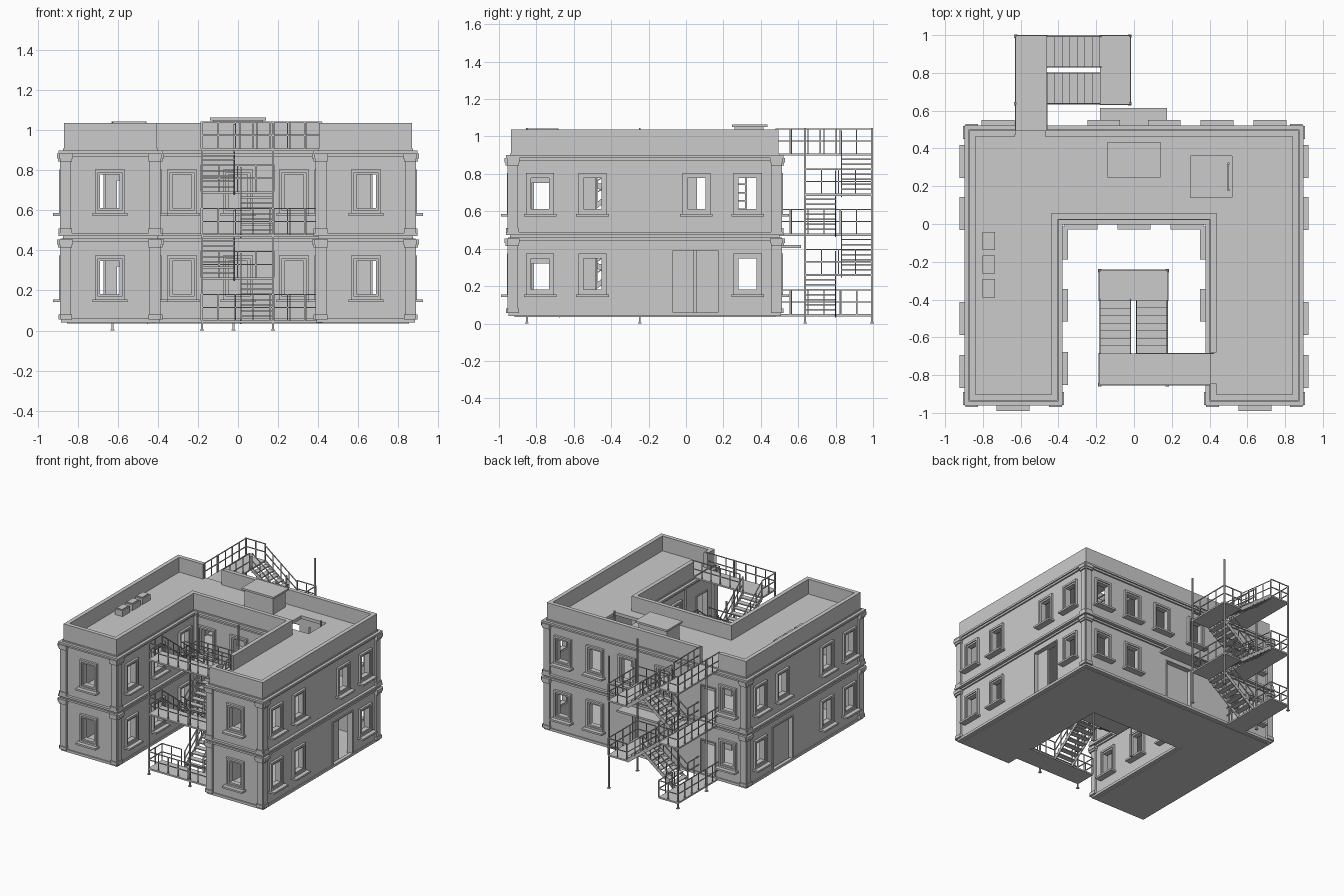
import bpy, bmesh, math
from mathutils import Vector as V

if "Cube" in bpy.data.objects:
    bpy.data.objects.remove(bpy.data.objects["Cube"])

def material(name, c):
    m = bpy.data.materials.new(name)
    m.diffuse_color = (c, c, c, 1)
    m.use_nodes = True
    m.node_tree.nodes["Principled BSDF"].inputs["Base Color"].default_value = m.diffuse_color
    return m

GREY = material("concrete grey", 0.6)

def finish(name, bm):
    bmesh.ops.recalc_face_normals(bm, faces=bm.faces)
    me = bpy.data.meshes.new(name)
    bm.to_mesh(me)
    bm.free()
    ob = bpy.data.objects.new(name, me)
    me.materials.append(GREY)
    bpy.context.collection.objects.link(ob)
    return ob

class Frame:
    """Local axes: origin, along, across (horizontal) and world up."""
    def __init__(self, o, t, n):
        self.o, self.t, self.n = V((*o, 0)), V((*t, 0)), V((*n, 0))

    def p(self, s, d, z):
        return self.o + self.t * s + self.n * d + V((0, 0, z))

    def box(self, bm, s0, s1, d0, d1, z0, z1):
        low = [bm.verts.new(self.p(s, d, z0)) for s, d in ((s0, d0), (s1, d0), (s1, d1), (s0, d1))]
        top = [bm.verts.new(self.p(s, d, z1)) for s, d in ((s0, d0), (s1, d0), (s1, d1), (s0, d1))]
        bm.faces.new(low[::-1])
        bm.faces.new(top)
        for i in range(4):
            j = (i + 1) % 4
            bm.faces.new((low[i], low[j], top[j], top[i]))

    def beam(self, bm, a, b, w=0.003, h=0.003):
        """Square bar between two local points."""
        a, b = self.p(*a), self.p(*b)
        ax = (b - a).normalized()
        side = ax.cross(V((0, 0, 1)) if abs(ax.z) < 0.95 else V((1, 0, 0))).normalized()
        up = side.cross(ax)
        r = [[bm.verts.new(q + side * w * i + up * h * j) for i, j in ((-1, -1), (1, -1), (1, 1), (-1, 1))]
             for q in (a, b)]
        bm.faces.new(r[0][::-1])
        bm.faces.new(r[1])
        for i in range(4):
            j = (i + 1) % 4
            bm.faces.new((r[0][i], r[0][j], r[1][j], r[1][i]))

WORLD = Frame((0, 0), (1, 0), (0, 1))

# U-shaped footprint, grown by d, counter-clockwise
def outline(d):
    return [(-.875 - d, -.94 - d), (-.4 + d, -.94 - d), (-.4 + d, .02 - d), (.4 - d, .02 - d),
            (.4 - d, -.94 - d), (.875 + d, -.94 - d), (.875 + d, .5 + d), (-.875 - d, .5 + d)]

def edge(i, d=0):
    pts = outline(d)
    a, b = V(pts[i]), V(pts[(i + 1) % 8])
    t = (b - a).normalized()
    return Frame(a, t, (t.y, -t.x)), (b - a).length

def along(i, c):
    """World coordinate to distance along edge i."""
    f, _ = edge(i)
    axis = 0 if abs(f.t.x) > .5 else 1
    return (c - f.o[axis]) * f.t[axis]

def slab(bm, d, z0, z1):
    low = [bm.verts.new((x, y, z0)) for x, y in outline(d)]
    top = [bm.verts.new((x, y, z1)) for x, y in outline(d)]
    bm.faces.new(low[::-1])
    bm.faces.new(top)
    for i in range(8):
        j = (i + 1) % 8
        bm.faces.new((low[i], low[j], top[j], top[i]))

def wall(bm, i, d, thick, z0, z1, holes=()):
    """Straight wall split around rectangular holes (s0, s1, za, zb)."""
    f, L = edge(i, d)
    at = -thick if i == 3 else 0
    end = L + thick if i == 1 else L
    for s0, s1, za, zb in sorted(holes):
        f.box(bm, at, s0, -thick, 0, z0, z1)
        if za > z0:
            f.box(bm, s0, s1, -thick, 0, z0, za)
        if zb < z1:
            f.box(bm, s0, s1, -thick, 0, zb, z1)
        at = s1
    f.box(bm, at, end, -thick, 0, z0, z1)

# Window centres and doors (centre, half width, height) per edge and storey
SIDE_UP, COURT = (-.78, -.5, .055, .33), (-.1, -.43, -.765)
WINDOWS = {0: [(-.64,)] * 2, 1: [COURT] * 2, 2: [(-.28, 0, .28)] * 2, 3: [COURT[:2]] * 2,
           4: [(.64,)] * 2, 5: [(-.78, -.5, .33), SIDE_UP],
           6: [(-.72, .44, .72), (-.72, -.16, .16, .44, .72)], 7: [(-.78, -.5, .33), SIDE_UP]}
DOORS = {3: [[(-.765, .06, .27)]] * 2, 5: [[(.05, .12, .34)], []], 7: [[(.05, .12, .34)], []],
         6: [[(0, .11, .31), (-.545, .06, .27)], [(-.545, .06, .27)]]}
BASE = (.05, .48)

walls, frames, sills, doors = (bmesh.new() for _ in range(4))
for i in range(8):
    f, L = edge(i)
    for k, zb in enumerate(BASE):
        holes = []
        for c in WINDOWS[i][k]:
            s, z0, z1 = along(i, c), zb + .125, zb + .305
            holes.append((s - .055, s + .055, z0, z1))
            # Two-step surround
            for w0, w1, d in ((.048, .062, .01), (.06, .075, .018)):
                o, n = w1 - .055, w0 - .055
                f.box(frames, s - w1, s - w0, -.03, d, z0 - o, z1 + o)
                f.box(frames, s + w0, s + w1, -.03, d, z0 - o, z1 + o)
                f.box(frames, s - w0, s + w0, -.03, d, z1 + n, z1 + o)
                f.box(frames, s - w0, s + w0, -.03, d, z0 - o, z0 - n)
            f.box(sills, s - .087, s + .087, -.01, .05, z0 - .033, z0 - .019)
        for c, w, h in DOORS.get(i, [[], []])[k]:
            s = along(i, c)
            holes.append((s - w, s + w, zb, zb + h))
            f.box(doors, s - w - .008, s - w, -.04, .008, zb, zb + h)
            f.box(doors, s + w, s + w + .008, -.04, .008, zb, zb + h)
            f.box(doors, s - w - .008, s + w + .008, -.04, .008, zb + h, zb + h + .008)
            if i == 5:
                f.box(doors, s - w, s - .01, -.035, -.022, zb, zb + h)
            elif w > .1:
                f.box(doors, s - w, s + w, -.04, -.028, zb, zb + h)
        wall(walls, i, 0, .04, zb - .01, zb + .43, holes)
finish("walls", walls)
finish("window_frames", frames)
finish("window_sills", sills)
finish("doors", doors)

# Floors and belt mouldings
bm = bmesh.new()
slab(bm, -.022, .035, .052)
slab(bm, -.03, .46, .48)
finish("floors", bm)
bm = bmesh.new()
for d, z0, z1 in ((.008, .04, .06), (.012, .445, .46), (.022, .472, .488), (.012, .87, .885), (.022, .885, .9)):
    for i in range(8):
        wall(bm, i, d, d + .02, z0, z1)
finish("belt_mouldings", bm)

# Corner pilasters with capitals on both faces of each outer corner
bm = bmesh.new()
for i in range(8):
    f, L = edge(i)
    for s, sg, v in ((0, 1, i), (L, -1, (i + 1) % 8)):
        if v in (2, 3):
            continue
        for zb in BASE:
            for o, w, z0, z1 in ((.014, .042, .005, .4), (.024, .046, .365, .4), (.03, .05, .38, .405),
                                 (.022, .046, .005, .03)):
                a, b = sorted((s - sg * o * .6, s + sg * w))
                f.box(bm, a, b, -.01, o, zb + z0, zb + z1)
finish("corner_pilasters", bm)

# Roof deck around the open hatch
bm = bmesh.new()
for x0, x1, y0, y1 in ((-.86, -.415, -.925, .035), (.415, .86, -.925, .035), (-.86, .3, .035, .485),
                       (.52, .86, .035, .485), (.3, .52, .035, .14), (.3, .52, .36, .485)):
    WORLD.box(bm, x0, x1, y0, y1, .895, .92)
finish("roof_deck", bm)

# Parapet with gaps where the stairs arrive
bm = bmesh.new()
GAPS = {3: (-.85, -.685), 6: (-.625, -.465)}
for i in range(8):
    holes = []
    if i in GAPS:
        a, b = sorted(along(i, c) for c in GAPS[i])
        holes = [(a, b, .92, 1.037)]
    wall(bm, i, -.005, .032, .9, 1.037, holes)
finish("parapet", bm)

# Roof fittings
bm = bmesh.new()
WORLD.box(bm, -.125, .125, .26, .415, .92, 1.05)
WORLD.box(bm, -.14, .14, .245, .435, 1.05, 1.065)
finish("roof_housing", bm)
bm = bmesh.new()
for y in (-.09, -.215, -.34):
    WORLD.box(bm, -.803, -.737, y - .048, y + .048, .92, .965)
    WORLD.box(bm, -.795, -.745, y - .04, y + .04, .965, .972)
finish("roof_vents", bm)
bm = bmesh.new()
for y in (.18, .32):
    WORLD.beam(bm, (.5, y, .48), (.5, y, .95), .005, .005)
for k in range(9):
    WORLD.beam(bm, (.5, .18, .52 + k * .045), (.5, .32, .52 + k * .045), .004, .004)
finish("hatch_ladder", bm)
bm = bmesh.new()
WORLD.box(bm, -.18, .175, .49, .615, .405, .42)
finish("entrance_canopy", bm)

# External switchback stairs
def railing(f, bm, a, b, h=.13):
    a, b = V(a), V(b)
    up = V((0, 0, 1))
    n = max(1, round((b - a).length / .09))
    for k in range(n + 1):
        q = a.lerp(b, k / n)
        f.beam(bm, q, q + up * h)
    for z in (h, h * .5):
        f.beam(bm, a + up * z, b + up * z)

def stair(name, f, bridge):
    steps, rails, posts = bmesh.new(), bmesh.new(), bmesh.new()
    A, B, E, W, M0, M1 = .17, .45, .612, .365, .17, .195
    for k, z in enumerate((.05, .48, .91)):
        f.box(steps, 0, A, -bridge, W, z - .012, z)
        railing(f, rails, (.003, -bridge, z), (.003, W, z))
        railing(f, rails, (.003, W, z), (A, W, z))
        railing(f, rails, (A, -bridge, z), (A, 0, z))
        if k == 0:
            railing(f, rails, (A, M1, z), (A, W, z))
        if k == 2:
            railing(f, rails, (A, 0, z), (A, M0, z))
            break
        # Half landing
        m = z + .215
        f.box(steps, B, E, 0, W, m - .012, m)
        railing(f, rails, (E, 0, m), (E, W, m))
        railing(f, rails, (B, 0, m), (E, 0, m))
        railing(f, rails, (B, W, m), (E, W, m))
        # Two opposed flights
        for u0, u1, v0, v1, zs in ((A, B, 0, M0, z), (B, A, M1, W, m)):
            for v in (v0 + .004, v1 - .004):
                f.beam(steps, (u0, v, zs - .008), (u1, v, zs + .207), .003, .013)
                railing(f, rails, (u0, v, zs), (u1, v, zs + .215), .12)
            for j in range(7):
                u = u0 + (u1 - u0) * (j + .5) / 7
                t = zs + .215 * (j + 1) / 8
                f.box(steps, u - .021, u + .021, v0, v1, t - .008, t)
    for u in (.004, E - .004):
        for v in (.004, W - .004):
            f.box(posts, u - .005, u + .005, v - .005, v + .005, 0, 1.045)
            f.box(posts, u - .01, u + .01, v - .01, v + .01, 0, .006)
    finish(name + "_steps", steps)
    finish(name + "_railings", rails)
    finish(name + "_posts", posts)

stair("back_stair", Frame((-.63, .633), (1, 0), (0, 1)), .155)
stair("courtyard_stair", Frame((.18, -.855), (0, 1), (-1, 0)), .24)
